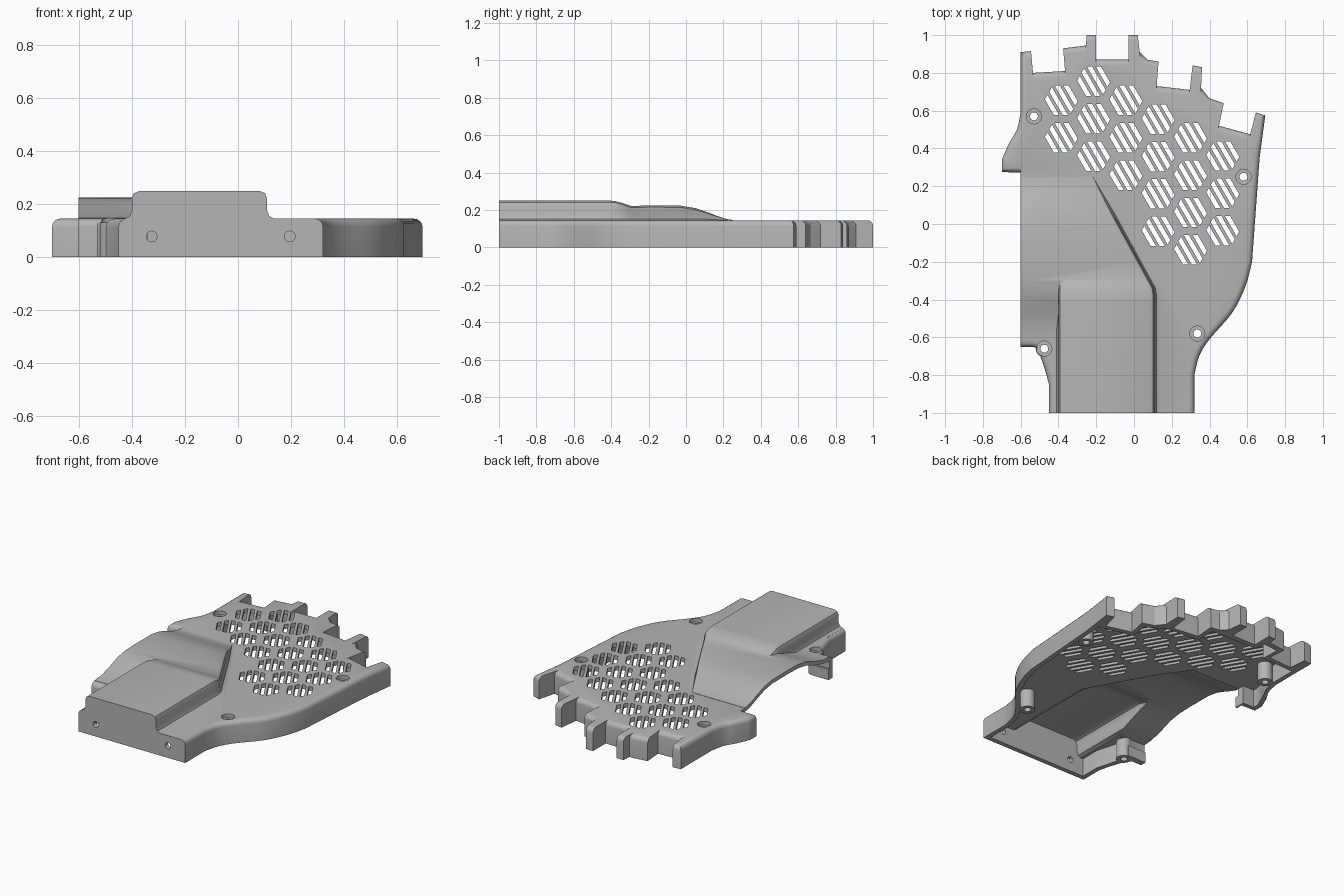
import bpy, bmesh, math
from mathutils import Vector

cube = bpy.data.objects.get("Cube")
if cube:
    bpy.data.objects.remove(cube)

TOP = 0.145     # plate height
SKIN = 0.025    # sheet thickness
ROUND = 0.03    # rounding of the rim


def make(name, bm):
    bmesh.ops.recalc_face_normals(bm, faces=bm.faces[:])
    mesh = bpy.data.meshes.new(name)
    bm.to_mesh(mesh)
    bm.free()
    ob = bpy.data.objects.new(name, mesh)
    bpy.context.collection.objects.link(ob)
    return ob


def loft(bm, rings):
    """Closed solid through rings of equal point count."""
    rows = [[bm.verts.new(p) for p in ring] for ring in rings]
    for a, b in zip(rows, rows[1:]):
        for i in range(len(a)):
            j = (i + 1) % len(a)
            bm.faces.new((a[i], a[j], b[j], b[i]))
    bm.faces.new(rows[0][::-1])
    bm.faces.new(rows[-1])


def prism(bm, pts, z0, z1):
    loft(bm, [[(x, y, z) for x, y in pts] for z in (z0, z1)])


def cylinder(bm, centre, r, depth, axis="z"):
    ring = [(r * math.cos(i * math.tau / 24), r * math.sin(i * math.tau / 24)) for i in range(24)]
    c = Vector(centre)
    if axis == "z":
        loft(bm, [[c + Vector((u, v, d)) for u, v in ring] for d in (0, depth)])
    else:
        loft(bm, [[c + Vector((u, d, v)) for u, v in ring] for d in (0, depth)])


def combine(target, tool, operation):
    mod = target.modifiers.new("combine", "BOOLEAN")
    mod.operation, mod.solver, mod.object = operation, "EXACT", tool
    bpy.context.view_layer.objects.active = target
    bpy.ops.object.modifier_apply(modifier=mod.name)
    bpy.data.objects.remove(tool)


def curve(pts, steps=4):
    """Smooth path through the points."""
    p = [Vector(q) for q in [pts[0], *pts, pts[-1]]]
    out = []
    for a, b, c, d in zip(p, p[1:], p[2:], p[3:]):
        for s in range(steps):
            t = s / steps
            out.append(tuple(b + (c - a) * t / 2 + (a * 2 - b * 5 + c * 4 - d) * t * t / 2
                             + (b * 3 - a - c * 3 + d) * t ** 3 / 2))
    return out + [tuple(pts[-1])]


# Outline of the cover, clockwise from the front right corner
right_side = [(-.45, -1)] + curve([(-.45, -.85), (-.475, -.76), (-.505, -.68), (-.53, -.65)])
right_side += [(-.6, -.65), (-.6, .272), (-.7, .275)]
right_side += curve([(-.7, .34), (-.66, .43), (-.62, .5), (-.6, .59)])
back_edge = [(-.6, .91), (-.545, .915), (-.535, .8), (-.365, .81), (-.375, .93), (-.255, .945),
             (-.25, 1), (-.2, 1), (-.2, .87), (-.03, .87), (-.03, 1), (.02, 1),
             (.03, .91), (.07, .87), (.13, .86), (.12, .73), (.295, .71), (.31, .84), (.36, .83),
             (.355, .72), (.4, .665), (.475, .64), (.45, .52), (.615, .475), (.645, .59)]
left_side = [(.695, .575), (.665, .35)]
left_side += curve([(.625, -.2), (.59, -.33), (.52, -.47), (.4, -.61), (.345, -.7), (.32, -.8)])
left_side += [(.32, -1)]
outline = [Vector(p) for p in (right_side + back_edge + left_side)[::-1]]


def is_sharp(a, b):
    """Front face, open side and notch sides keep a crisp top edge."""
    mid, d = (a + b) / 2, b - a
    front = mid.y < -.99
    open_side = abs(d.y) > .8
    notch = mid.y > .5 and mid.x > -.59 and abs(d.x) < .35 * abs(d.y) and abs(d.y) > .05
    return front or open_side or notch


def inset(pts, dist):
    lines = []
    for i, a in enumerate(pts):
        b = pts[(i + 1) % len(pts)]
        n = Vector((a.y - b.y, b.x - a.x)).normalized()
        lines.append((n, n.dot(a) + (0 if is_sharp(a, b) else dist)))
    out = []
    for i, p in enumerate(pts):
        (m, c), (n, d) = lines[i - 1], lines[i]
        det = m.x * n.y - m.y * n.x
        if abs(det) < .02:
            out.append(p + n * (d - n.dot(p)))
        else:
            out.append(Vector(((c * n.y - d * m.y) / det, (m.x * d - n.x * c) / det)))
    return out


# Body with rounded rim
bm = bmesh.new()
rings = [[(p.x, p.y, 0) for p in outline]]
for step in range(5):
    a = step * math.pi / 8
    z = TOP - ROUND + ROUND * math.sin(a)
    rings.append([(p.x, p.y, z) for p in inset(outline, ROUND * (1 - math.cos(a)))])
loft(bm, rings)
cover = make("vented_cover", bm)


# Raised air duct: a side channel and a higher box
def hump(name, rows, x_left, t, open_left):
    bm = bmesh.new()
    rings = []
    base = TOP - .001 - t
    for y, z in rows:
        z -= t
        k = min(.03, (z - base) / 2)
        xr = .11 - max(0, y + .35) * .547 - t
        side = [(k, base - .05), (k, base), (.3 * k, base + .3 * k), (0, base + k),
                (0, z - k), (-.3 * k, z - .3 * k), (-k, z)]
        ring = [(xr + u, y, v) for u, v in side]
        if open_left:
            xl = x_left - 2 * t
            ring += [(xl, y, z), (xl, y, base - .05)]
        else:
            ring += [(x_left + t - u, y, v) for u, v in side[::-1]]
        rings.append(ring)
    loft(bm, rings)
    return make(name, bm)


channel = [(-.62, .147), (-.55, .153), (-.47, .175), (-.38, .208), (-.3, .221), (-.2, .224),
           (-.03, .223), (.05, .21), (.12, .186), (.18, .163), (.22, .151), (.25, .147)]
box = [(-.41, .25), (-.38, .248), (-.34, .237), (-.3, .224), (-.26, .205)]
combine(cover, hump("channel", channel, -.6, 0, True), "UNION")
combine(cover, hump("box", [(-1, .25)] + box, -.4, 0, False), "UNION")

# Hollow inside, open below and along the channel side
cavity = [(-.42, -.97), (-.42, -.84), (-.46, -.7), (-.47, -.61), (-.65, -.61), (-.65, .23),
          (-.59, .23), (-.59, .3), (-.67, .3), (-.67, .34), (-.63, .43), (-.59, .51), (-.57, .59),
          (-.57, .77), (-.34, .78), (-.345, .9), (-.235, .91), (-.235, .84), (.09, .83), (.09, .7),
          (.32, .68), (.38, .64), (.435, .61), (.415, .49), (.64, .44), (.635, .35), (.595, -.2),
          (.56, -.32), (.495, -.455), (.375, -.595), (.315, -.69), (.29, -.8), (.29, -.97)]
bm = bmesh.new()
prism(bm, cavity, -.05, .117)
combine(cover, make("cavity", bm), "DIFFERENCE")
combine(cover, hump("channel_cavity", channel, -.6, SKIN, True), "DIFFERENCE")
combine(cover, hump("box_cavity", [(-.97, .25)] + box, -.4, SKIN, False), "DIFFERENCE")

# Screw posts
screws = [(-.53, .57), (.58, .25), (.335, -.58), (-.475, -.66)]
bm = bmesh.new()
for x, y in screws:
    cylinder(bm, (x, y, 0), .045, .13)
combine(cover, make("screw_posts", bm), "UNION")
for radius, z in ((.04, .12), (.021, -.1)):
    bm = bmesh.new()
    for x, y in screws:
        cylinder(bm, (x, y, z), radius, .4)
    combine(cover, make("screw_holes", bm), "DIFFERENCE")

# Front wall holes
bm = bmesh.new()
for x in (-.325, .195):
    cylinder(bm, (x, -1.05, .078), .02, .12, "y")
combine(cover, make("front_holes", bm), "DIFFERENCE")

# Hexagonal vents, each made of four slanted slots
bm = bmesh.new()
R, W = .09, .024
along = Vector((.5, -math.sqrt(3) / 2))
across = Vector((math.sqrt(3) / 2, .5))
columns = [(.655, 2), (.755, 3), (.655, 3), (.555, 4), (.457, 4), (.36, 3)]
for col, (y_top, count) in enumerate(columns):
    for row in range(count):
        c = Vector((-.385 + col * .171, y_top - row * .198))
        for o in (-.061, -.0205, .0205, .061):
            pts = []
            for edge, ends in ((o - W / 2, (-1, 1)), (o + W / 2, (1, -1))):
                half = R - abs(edge) / math.sqrt(3)
                pts += [c + across * edge + along * half * e for e in ends]
            prism(bm, pts, .08, .2)
combine(cover, make("vents", bm), "DIFFERENCE")

# Grey plastic
mat = bpy.data.materials.new("grey_plastic")
mat.use_nodes = True
grey = (.46, .46, .46, 1)
mat.diffuse_color = grey
mat.node_tree.nodes["Principled BSDF"].inputs["Base Color"].default_value = grey
cover.data.materials.clear()
cover.data.materials.append(mat)
for poly in cover.data.polygons:
    poly.material_index = 0
bpy.ops.object.select_all(action="DESELECT")
cover.select_set(True)
bpy.context.view_layer.objects.active = cover
bpy.ops.object.shade_smooth_by_angle(angle=math.radians(30))
